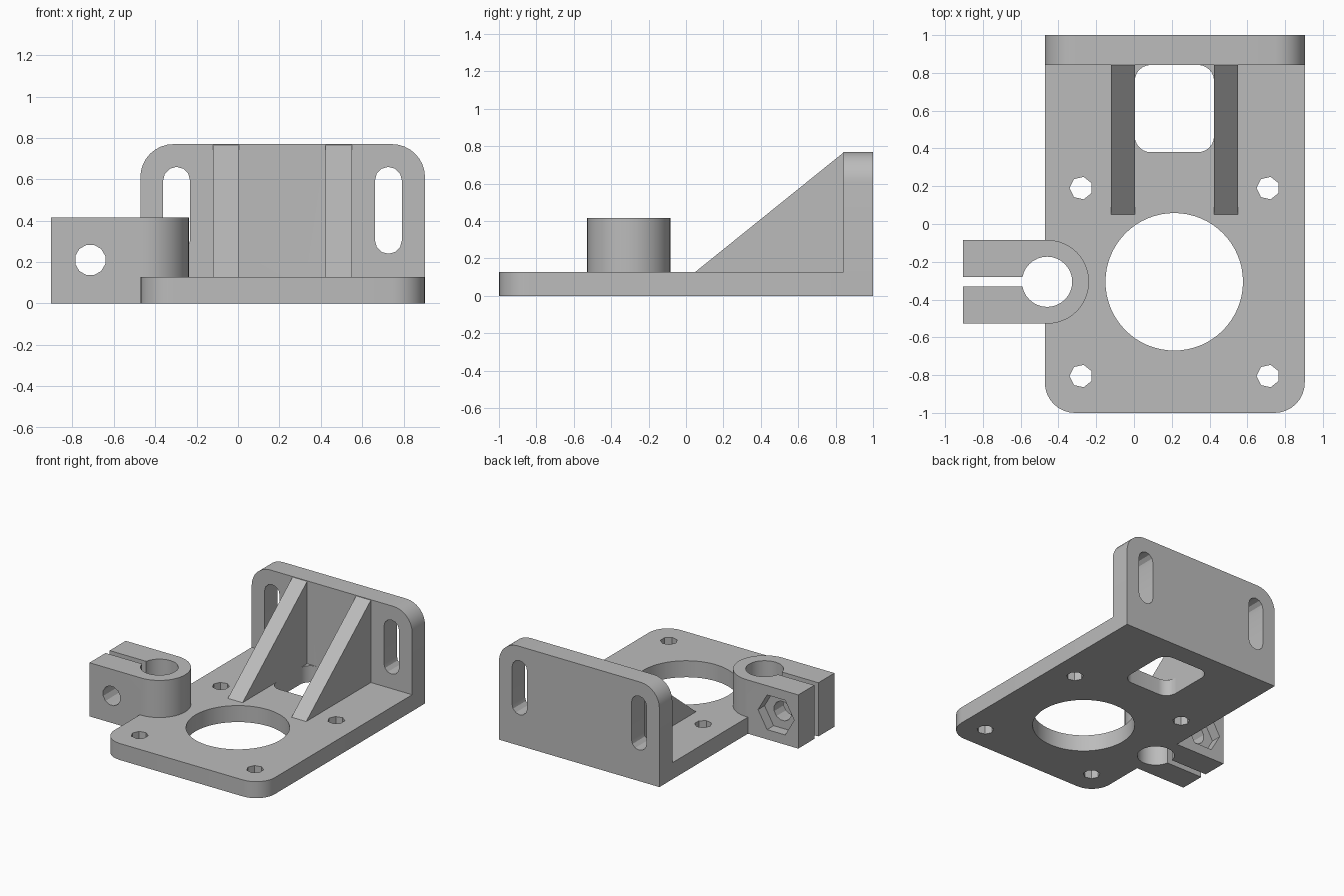
import bpy, bmesh, math

old = bpy.data.objects.get("Cube")
if old:
    bpy.data.objects.remove(old, do_unlink=True)

grey = bpy.data.materials.new("plain grey")
grey.use_nodes = True
GREY = (0.5, 0.5, 0.5, 1)
grey.diffuse_color = GREY
grey.node_tree.nodes["Principled BSDF"].inputs["Base Color"].default_value = GREY

# Main sizes
LEFT, RIGHT, MID_X = -0.472, 0.904, 0.215
PLATE, TOP, WALL_Y = 0.128, 0.77, 0.842
BORE_X, BORE_Y = -0.46, -0.306
CLAMP_R, CLAMP_TOP = 0.222, 0.416


def arc(cx, cy, r, a0, a1, seg):
    return [(cx + r * math.cos(math.radians(a0 + (a1 - a0) * i / seg)),
             cy + r * math.sin(math.radians(a0 + (a1 - a0) * i / seg)))
            for i in range(seg + 1)]


def circle(cx, cy, r, sides, start=0):
    return arc(cx, cy, r, start, start + 360, sides)[:-1]


def rounded(x0, y0, x1, y1, radii, seg=8):
    """Rectangle; corner radii go counter-clockwise from lower left."""
    corners = [(x0, y0, 1, 1), (x1, y0, -1, 1), (x1, y1, -1, -1), (x0, y1, 1, -1)]
    pts = []
    for i, ((x, y, sx, sy), r) in enumerate(zip(corners, radii)):
        if r:
            pts += arc(x + sx * r, y + sy * r, r, 180 + 90 * i, 270 + 90 * i, seg)
        else:
            pts.append((x, y))
    return pts


def prism(name, pts, lo, hi, axis="Z"):
    """Extrude a closed 2D profile between lo and hi along an axis."""
    place = {"X": lambda u, v, h: (h, u, v),
             "Y": lambda u, v, h: (u, h, v),
             "Z": lambda u, v, h: (u, v, h)}[axis]
    bm = bmesh.new()
    face = bm.faces.new([bm.verts.new(place(u, v, lo)) for u, v in pts])
    top = bmesh.ops.extrude_face_region(bm, geom=[face])["geom"]
    shift = place(0, 0, hi - lo)
    bmesh.ops.translate(bm, vec=shift,
                        verts=[g for g in top if isinstance(g, bmesh.types.BMVert)])
    bmesh.ops.remove_doubles(bm, verts=bm.verts[:], dist=1e-5)
    bmesh.ops.recalc_face_normals(bm, faces=bm.faces[:])
    mesh = bpy.data.meshes.new(name)
    bm.to_mesh(mesh)
    bm.free()
    mesh.materials.append(grey)
    obj = bpy.data.objects.new(name, mesh)
    bpy.context.collection.objects.link(obj)
    return obj


def combine(body, tool, operation):
    """Apply a boolean and delete the tool."""
    mod = body.modifiers.new("boolean", "BOOLEAN")
    mod.operation, mod.solver, mod.object = operation, "EXACT", tool
    bpy.context.view_layer.objects.active = body
    bpy.ops.object.modifier_apply(modifier=mod.name)
    bpy.data.objects.remove(tool, do_unlink=True)


# Base plate with rounded front corners
body = prism("mounting_bracket", rounded(LEFT, -1, RIGHT, 1, (0.16, 0.16, 0, 0)), 0, PLATE)

# Back wall with rounded top corners
solids = [prism("back_wall", rounded(LEFT, 0, RIGHT, TOP, (0, 0, 0.16, 0.16)), WALL_Y, 1, "Y")]

# Two triangular ribs, sunk slightly into plate and wall
rib = [(0.05, PLATE), (0.05, 0.08), (0.92, 0.08), (0.92, TOP - 0.004), (WALL_Y, TOP - 0.004)]
for x in (-0.122, 0.424):
    solids.append(prism("rib", rib, x, x + 0.126, "X"))

# Split clamp block
hull = arc(BORE_X, BORE_Y, CLAMP_R, -90, 90, 24)
hull += [(-0.904, BORE_Y + CLAMP_R), (-0.904, BORE_Y - CLAMP_R)]
solids.append(prism("clamp", hull, 0, CLAMP_TOP))

for part in solids:
    combine(body, part, "UNION")

# Large opening, window, clamp bore and clamp slit
cutters = [
    prism("main_hole", circle(0.213, BORE_Y, 0.364, 64), -0.1, 0.3),
    prism("window", rounded(0.004, 0.38, 0.424, WALL_Y, (0.085,) * 4, 6), -0.1, 0.2),
    prism("clamp_bore", circle(BORE_X, BORE_Y, 0.133, 32), -0.1, 0.6),
    prism("clamp_slit", rounded(-1, BORE_Y - 0.025, BORE_X, BORE_Y + 0.025, (0,) * 4), -0.1, 0.6),
]

# Plate bolt holes and wall slots, mirrored about the plate centre
for side in (-1, 1):
    for y in (-0.805, 0.19):
        cutters.append(prism("bolt_hole", circle(MID_X + side * 0.495, y, 0.061, 7, 180), -0.1, 0.3))
    x = MID_X + side * 0.512
    cutters.append(prism("slot", rounded(x - 0.065, 0.24, x + 0.065, 0.66, (0.065,) * 4, 3), 0.7, 1.1, "Y"))

# Clamp screw hole and hexagonal nut pocket
cutters.append(prism("screw_hole", circle(-0.714, 0.21, 0.075, 12, 15), -0.7, 0.1, "Y"))
cutters.append(prism("nut_pocket", circle(-0.714, 0.21, 0.155, 6),
                     BORE_Y + CLAMP_R - 0.08, 0.1, "Y"))

for cutter in cutters:
    combine(body, cutter, "DIFFERENCE")

# Smooth the rounded parts, keep the edges sharp
bpy.ops.object.select_all(action="DESELECT")
body.select_set(True)
bpy.context.view_layer.objects.active = body
bpy.ops.object.shade_smooth_by_angle(angle=math.radians(25))
